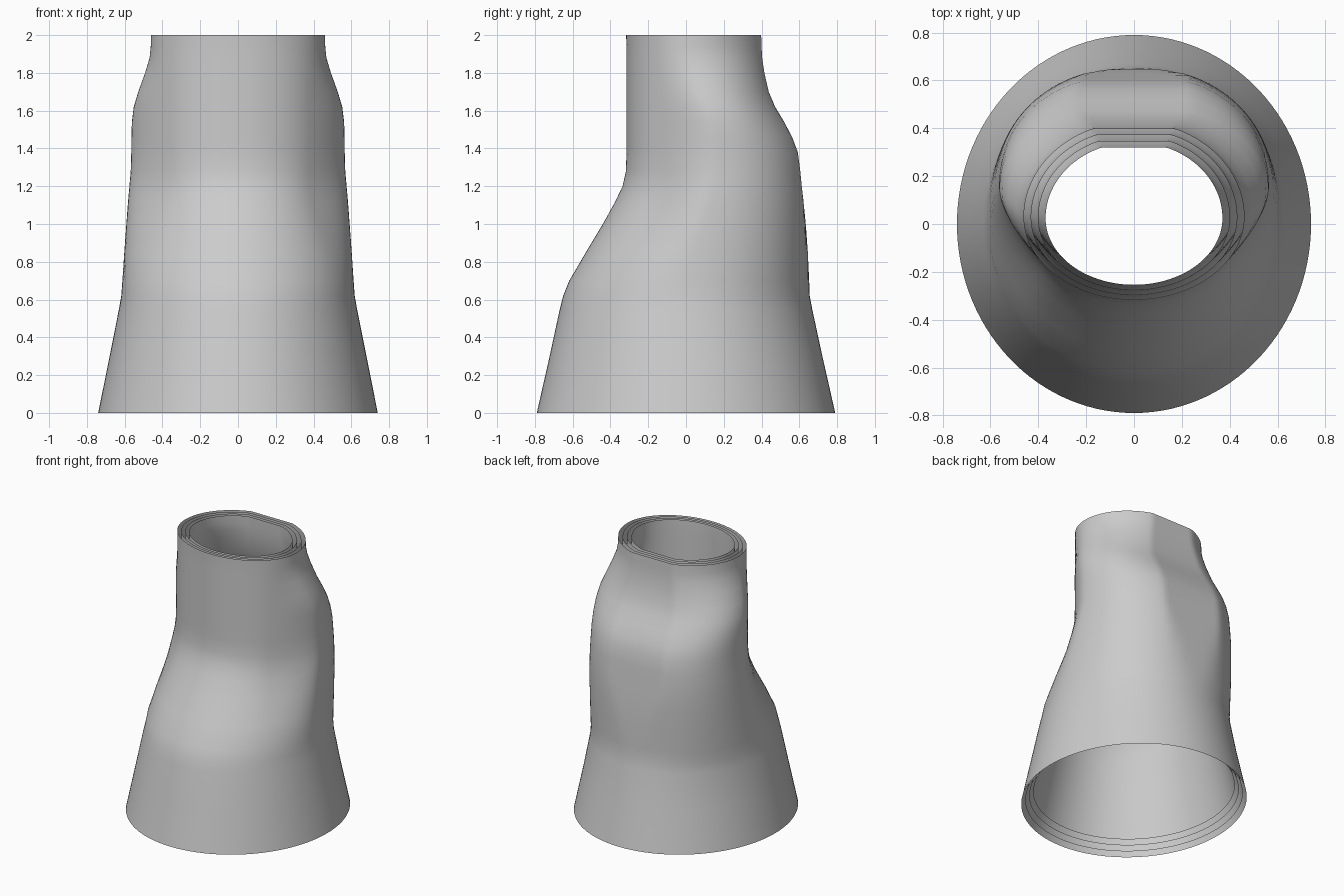
import bpy, math

# cross-sections: z, half width, front y, back y, y of widest point, back squareness
SECTIONS = [
    (0.00, .740, -.790, .790, .00, 2.0), (0.30, .680, -.722, .722, .00, 2.0),
    (0.55, .630, -.668, .668, .00, 2.05), (0.62, .618, -.650, .655, .01, 2.1),
    (0.70, .612, -.618, .652, .02, 2.15), (0.85, .602, -.530, .645, .05, 2.2),
    (1.00, .591, -.440, .634, .09, 2.2), (1.12, .582, -.374, .622, .12, 2.2),
    (1.20, .575, -.336, .613, .14, 2.2), (1.28, .568, -.318, .605, .15, 2.2),
    (1.38, .565, -.315, .592, .15, 2.2), (1.46, .564, -.315, .562, .15, 2.2),
    (1.54, .562, -.315, .520, .14, 2.2), (1.62, .552, -.315, .472, .12, 2.2),
    (1.70, .528, -.315, .438, .09, 2.15), (1.80, .492, -.315, .415, .06, 2.1),
    (1.88, .468, -.315, .403, .04, 2.05), (1.94, .462, -.315, .400, .03, 2.0),
    (2.00, .460, -.317, .398, .03, 2.0)]
N = 120


def smooth(lo, hi, v):
    t = min(max((v - lo) / (hi - lo), 0), 1)
    return t * t * (3 - 2 * t)


def ring(section, layer):
    z, w, front, back, mid, power = section
    neck = smooth(.7, 1.28, z)
    # inner layers: narrower towards the neck, lower rim set higher
    scale = 1 - layer * (.035 + .0305 * z / 2)
    height = z + layer * .031 * (1 - z / 2)
    pts = []
    for i in range(N):
        a = 2 * math.pi * i / N
        c, s = math.cos(a), math.sin(a)
        if s > 0:   # back half, flattened in the middle
            e = 2 / power
            x = w * math.copysign(abs(c) ** e, c)
            y = min(mid + (back - mid) * (1 + .075 * neck) * s ** e, back)
        else:       # front half, drawn in to the straight neck
            t = neck * smooth(0, .6, -s)
            x = c * (w + (.46 - w) * t)
            m = mid + (.03 - mid) * t
            y = m + (m - front) * s
        pts.append((x * scale, y * scale, height))
    return pts


def shell(name, layer):
    verts = [p for sec in SECTIONS for p in ring(sec, layer)]
    faces = [(r * N + i, r * N + (i + 1) % N, (r + 1) * N + (i + 1) % N, (r + 1) * N + i)
             for r in range(len(SECTIONS) - 1) for i in range(N)]
    mesh = bpy.data.meshes.new(name)
    mesh.from_pydata(verts, [], faces)
    mesh.shade_smooth()
    bpy.context.collection.objects.link(bpy.data.objects.new(name, mesh))


# four nested open sleeves
for i, part in enumerate(("outer_sleeve", "second_sleeve", "third_sleeve", "inner_sleeve")):
    shell(part, i)
